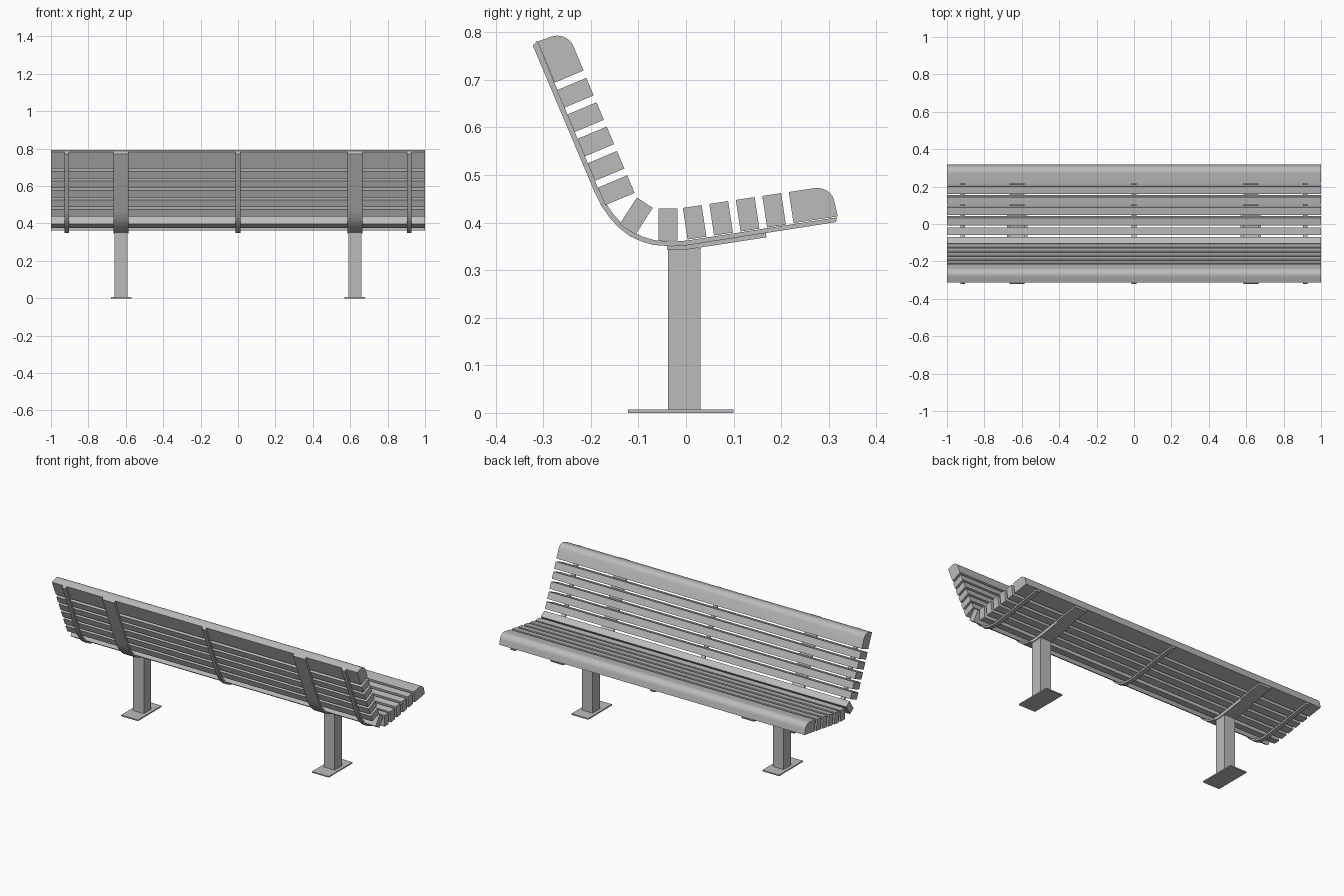
import bpy, bmesh
from math import cos, sin, pi, radians

cube = bpy.data.objects.get("Cube")
if cube:
    bpy.data.objects.remove(cube, do_unlink=True)

grey = bpy.data.materials.new("light grey")
grey.use_nodes = True
colour = (0.5, 0.5, 0.5, 1)
grey.diffuse_color = colour
grey.node_tree.nodes["Principled BSDF"].inputs["Base Color"].default_value = colour


def extrude(name, profile, x, width):
    """Extrude a (y, z) profile along x, centred on x."""
    bm = bmesh.new()
    face = bm.faces.new([bm.verts.new((x - width / 2, y, z)) for y, z in profile])
    geom = bmesh.ops.extrude_face_region(bm, geom=[face])["geom"]
    moved = [g for g in geom if isinstance(g, bmesh.types.BMVert)]
    bmesh.ops.translate(bm, verts=moved, vec=(width, 0, 0))
    bmesh.ops.recalc_face_normals(bm, faces=bm.faces[:])
    mesh = bpy.data.meshes.new(name)
    bm.to_mesh(mesh)
    bm.free()
    mesh.materials.append(grey)
    obj = bpy.data.objects.new(name, mesh)
    bpy.context.collection.objects.link(obj)
    bpy.ops.object.select_all(action="DESELECT")
    obj.select_set(True)
    bpy.context.view_layer.objects.active = obj
    bpy.ops.object.shade_smooth_by_angle(angle=radians(35))
    return obj


def place(profile, origin, degrees):
    """Turn a local (along, up) profile and move it to origin."""
    c, s = cos(radians(degrees)), sin(radians(degrees))
    return [(origin[0] + u * c - v * s, origin[1] + u * s + v * c) for u, v in profile]


def box(y0, y1, z0, z1):
    return [(y0, z0), (y1, z0), (y1, z1), (y0, z1)]


BACK, SEAT = -67.2, 8.6

# Plain slats
plain = box(-0.02, 0.02, 0, 0.067)
for i in range(5):
    extrude("back_slat", place(plain, (-0.2637 + 0.02155 * i, 0.6597 - 0.0512 * i), BACK), 0, 2)
extrude("corner_slat", place(plain, (-0.123, 0.3855), -33), 0, 2)
extrude("corner_slat", place(plain, (-0.038, 0.3625), 0), 0, 2)
for i in range(4):
    extrude("seat_slat", place(plain, (0.0231 + 0.0557 * i, 0.3675 + 0.0084 * i), SEAT), 0, 2)

# Wide rounded slats at both ends
r = 0.037
rounded = [(0, 0.066), (0, 0), (0.094, 0)]
rounded += [(0.055 + r * cos(a * pi / 16), 0.029 + r * sin(a * pi / 16)) for a in range(9)]
extrude("front_edge_slat", place(rounded, (0.226, 0.399), SEAT), 0, 2)
extrude("top_edge_slat", place([(-u, v) for u, v in rounded], (-0.276, 0.694), BACK), 0, 2)

# Bent straps that carry the slats
upper = [(-0.313, 0.782), (-0.184, 0.47), (-0.169, 0.441), (-0.152, 0.417), (-0.134, 0.397),
         (-0.114, 0.381), (-0.09, 0.37), (-0.066, 0.363), (-0.03, 0.36), (0.0, 0.362), (0.318, 0.411)]
lower = [(-0.322, 0.772), (-0.193, 0.466), (-0.178, 0.435), (-0.16, 0.41), (-0.141, 0.389),
         (-0.119, 0.372), (-0.093, 0.36), (-0.068, 0.353), (-0.03, 0.35), (0.001, 0.352), (0.315, 0.401)]
strap = upper + lower[::-1]
for x in (-0.915, 0, 0.915):
    extrude("thin_strap", strap, x, 0.025)

# Pedestals
for x in (-0.625, 0.625):
    extrude("wide_strap", strap, x, 0.08)
    extrude("mounting_plate", [(-0.04, 0.352), (-0.04, 0.343), (0.0, 0.343), (0.169, 0.369),
                               (0.168, 0.378), (0.0, 0.352)], x, 0.08)
    extrude("leg", box(-0.038, 0.03, 0.007, 0.347), x, 0.07)
    extrude("foot_plate", box(-0.122, 0.1, 0, 0.007), x, 0.11)
